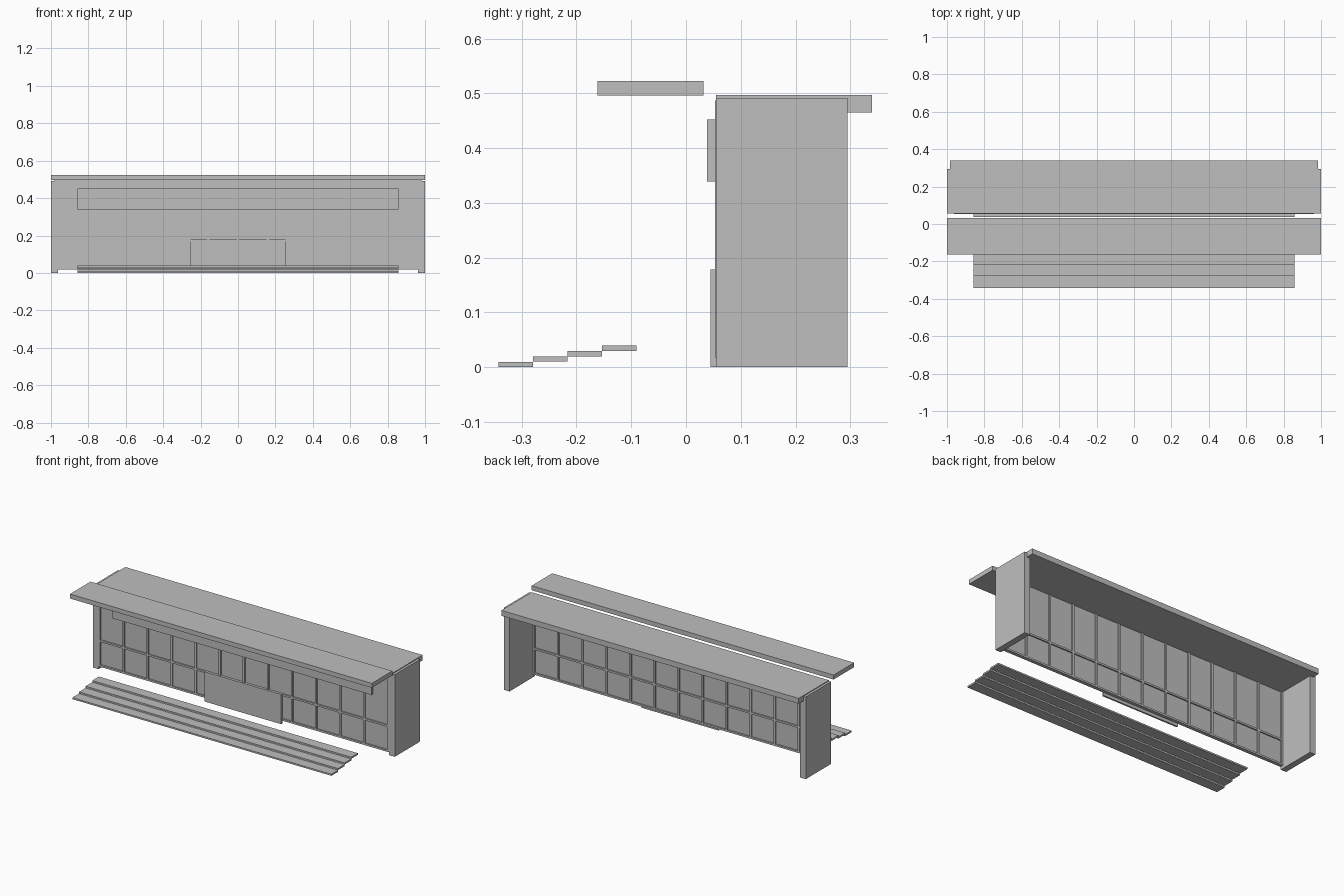
import bpy

if "Cube" in bpy.data.objects:
    bpy.data.objects.remove(bpy.data.objects["Cube"])

grey = bpy.data.materials.new("plain grey")
grey.diffuse_color = (0.52, 0.52, 0.52, 1)
grey.use_nodes = True
grey.node_tree.nodes["Principled BSDF"].inputs["Base Color"].default_value = grey.diffuse_color


def box(name, x, y, z):
    """Box spanning the given (min, max) ranges."""
    bpy.ops.mesh.primitive_cube_add(size=1)
    ob = bpy.context.object
    ob.name = name
    ob.location = [(r[0] + r[1]) / 2 for r in (x, y, z)]
    ob.scale = [r[1] - r[0] for r in (x, y, z)]
    bpy.ops.object.transform_apply(location=True, rotation=False, scale=True)
    ob.data.materials.append(grey)
    return ob


INNER = 0.963   # inner face of the side walls
BAYS = 12

# side walls
for side, x in (("left", (-1, -INNER)), ("right", (INNER, 1))):
    box(side + "_side_wall", x, (0.055, 0.295), (0, 0.492))

# main roof and the separate front canopy
box("roof", (-0.985, 0.985), (0.055, 0.34), (0.465, 0.497))
box("front_canopy", (-1, 1), (-0.162, 0.032), (0.496, 0.523))

# glazed front: panel, mullions and rails
box("front_panel", (-INNER, INNER), (0.061, 0.066), (0.018, 0.487))
bay = (2 * INNER - 0.012) / BAYS
for i in range(BAYS + 1):
    cx = -INNER + 0.006 + i * bay
    box(f"mullion_{i + 1}", (cx - 0.006, cx + 0.006), (0.053, 0.074), (0.018, 0.487))
for name, z in (("bottom", 0.018), ("middle", 0.167), ("top", 0.476)):
    box(name + "_rail", (-INNER, INNER), (0.053, 0.074), (z, z + 0.011))

# fascia board and low counter on the front
box("fascia_board", (-0.858, 0.858), (0.038, 0.053), (0.339, 0.452))
box("counter_panel", (-0.255, 0.255), (0.045, 0.055), (0.0, 0.178))

# four shallow steps in front
for i in range(4):
    y = -0.342 + i * 0.0628
    box(f"step_{i + 1}", (-0.858, 0.858), (y, y + 0.0628), (i * 0.01, i * 0.01 + 0.0095))
